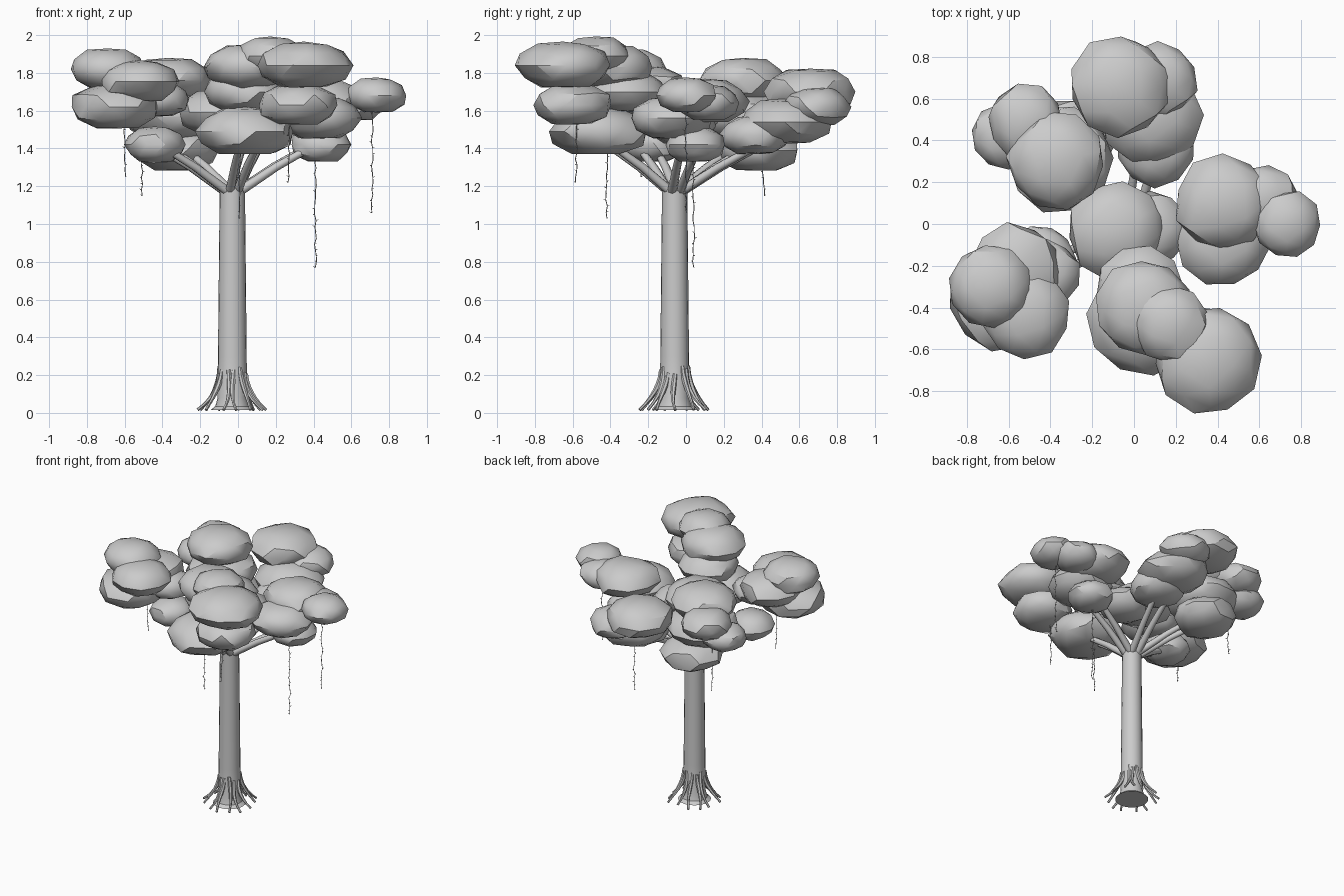
import bpy, bmesh, math, random
from mathutils import Vector, Matrix

if "Cube" in bpy.data.objects:
    bpy.data.objects.remove(bpy.data.objects["Cube"])

random.seed(4)
grey = bpy.data.materials.new("plain_grey")
grey.diffuse_color = (0.6, 0.6, 0.6, 1)
grey.use_nodes = True
grey.node_tree.nodes["Principled BSDF"].inputs["Base Color"].default_value = grey.diffuse_color
CX, CY = -0.03, -0.06          # trunk axis


def finish(bm, name, angle=35):
    bmesh.ops.recalc_face_normals(bm, faces=bm.faces)
    me = bpy.data.meshes.new(name)
    bm.to_mesh(me)
    bm.free()
    ob = bpy.data.objects.new(name, me)
    bpy.context.collection.objects.link(ob)
    me.materials.append(grey)
    bpy.ops.object.select_all(action='DESELECT')
    ob.select_set(True)
    bpy.context.view_layer.objects.active = ob
    bpy.ops.object.shade_smooth_by_angle(angle=math.radians(angle))
    return ob


def tube(bm, pts, radii, sides=8):
    """Capped tube through the points."""
    pts = [Vector(p) for p in pts]
    rings = []
    for i, p in enumerate(pts):
        d = (pts[min(i + 1, len(pts) - 1)] - pts[max(i - 1, 0)]).normalized()
        a = d.cross(Vector((0.3, 0.9, 0.1))).normalized()
        b = d.cross(a)
        rings.append([bm.verts.new(p + (a * math.cos(t) + b * math.sin(t)) * radii[i])
                      for t in (2 * math.pi * k / sides for k in range(sides))])
    for r, s in zip(rings, rings[1:]):
        for k in range(sides):
            n = (k + 1) % sides
            bm.faces.new((r[k], r[n], s[n], s[k]))
    bm.faces.new(rings[0])
    bm.faces.new(rings[-1])


def clump(name, *parts):
    """Flattened, uneven leaf masses: x, y, z, radius."""
    for x, y, z, r in parts:
        bm = bmesh.new()
        bmesh.ops.create_icosphere(bm, subdivisions=2, radius=1.0,
                                   matrix=Matrix.Rotation(random.random() * 6.28, 4, 'Z'))
        height = .045 + .35 * r
        for v in bm.verts:
            v.co *= random.uniform(0.96, 1.07)
            v.co.z = max(-0.88, min(0.95, v.co.z))
            v.co = Vector((x + v.co.x * r, y + v.co.y * r, z + v.co.z * height))
        finish(bm, name, 32)


# Leaf masses by group
clump("back_left_leaves", (-.37, .30, 1.76, .23), (-.52, .49, 1.70, .18),
      (-.62, .42, 1.60, .16), (-.36, .31, 1.57, .25), (-.32, .38, 1.39, .22))
clump("back_leaves", (-.07, .66, 1.70, .24), (.12, .69, 1.62, .18),
      (.08, .53, 1.54, .24), (.10, .37, 1.47, .19))
clump("middle_leaves", (-.09, -.03, 1.59, .23), (.08, -.02, 1.52, .18))
clump("right_leaves", (.43, .10, 1.65, .23), (.62, .12, 1.64, .16),
      (.735, .0, 1.68, .16), (.43, -.08, 1.56, .22), (.44, .05, 1.42, .16))
clump("left_leaves", (-.69, -.30, 1.82, .20), (-.52, -.43, 1.755, .21),
      (-.57, -.22, 1.72, .22), (-.65, -.36, 1.62, .24), (-.42, -.24, 1.66, .16),
      (-.44, -.17, 1.42, .16))
clump("front_leaves", (.17, -.48, 1.89, .18), (.05, -.40, 1.83, .23),
      (.35, -.65, 1.84, .25), (.03, -.32, 1.70, .21), (.32, -.60, 1.63, .21),
      (.04, -.46, 1.49, .26))

# Trunk with a small flare at the foot
bm = bmesh.new()
tube(bm, [(CX, CY, z) for z in (.015, .035, .08, .3, 1.19)],
     [.115, .09, .078, .076, .067], 20)
finish(bm, "trunk")

# Buttress roots curving out to the ground
bm = bmesh.new()
N = 13
for i in range(N):
    a = 2 * math.pi * (i + random.uniform(-.25, .25)) / N
    reach = random.uniform(.16, .2)
    top = random.uniform(.2, .25)
    pts, rad = [], []
    for k in range(7):
        t = k / 6
        d = .072 + (reach - .072) * t ** 1.8
        w = a + .12 * math.sin(t * 3) * (1 if i % 2 else -1)
        pts.append((CX + d * math.cos(w), CY + d * math.sin(w), top + (.016 - top) * t ** .9))
        rad.append(.008 + .006 * math.sin(math.pi * min(1, t + .2)))
    tube(bm, pts, rad, 6)
finish(bm, "roots", 50)

# Branches: a pair of limbs to each leaf group
bm = bmesh.new()
for tx, ty in [(-.36, .33), (.08, .42), (.42, .03), (-.45, -.22), (.06, -.42)]:
    goal = Vector((tx, ty, 1.43))
    start = Vector((CX, CY, 1.15))
    side = (goal - start).cross(Vector((0, 0, 1))).normalized()
    for s in (-1, 1):
        end = goal + side * .05 * s
        base = start + side * .018 * s
        mid = base.lerp(end, .5) + Vector((0, 0, .012))
        tube(bm, [base, mid, end], [.026, .022, .018], 8)
finish(bm, "branches", 50)


def vine(x, y, top, low):
    """Thin hanging strand with tiny leaflets."""
    bm = bmesh.new()
    n = max(6, int((top - low) / .03))
    pts = [Vector((x + random.uniform(-.006, .006), y + random.uniform(-.006, .006),
                   top + (low - top) * k / n)) for k in range(n + 1)]
    tube(bm, pts, [.0025] * (n + 1), 4)
    for p in pts[1:]:
        a = random.random() * 6.28
        out = Vector((math.cos(a), math.sin(a), .4)) * .012
        tube(bm, [p, p + out], [.003, .001], 3)
    finish(bm, "vine")


vine(.41, .04, 1.42, .77)
vine(.71, 0, 1.65, 1.06)
vine(.01, -.42, 1.42, 1.03)
vine(.27, -.58, 1.56, 1.22)
vine(-.51, .41, 1.56, 1.15)
vine(-.60, -.24, 1.56, 1.25)
